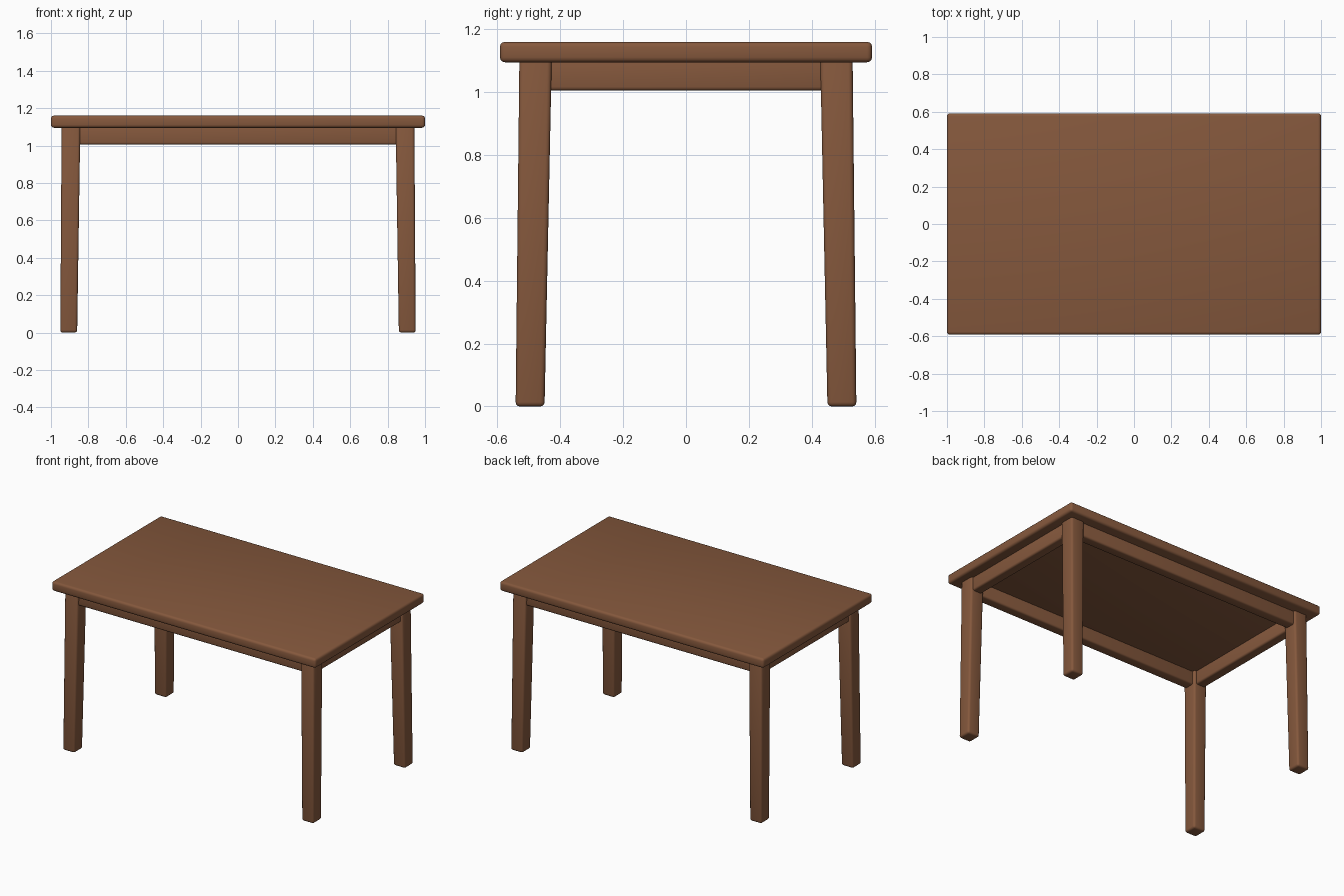
import bpy
import bmesh
import math

default = bpy.data.objects.get("Cube")
if default:
    bpy.data.objects.remove(default, do_unlink=True)

wood = bpy.data.materials.new("brown_wood")
wood.use_nodes = True
colour = (0.235, 0.098, 0.046, 1)
wood.diffuse_color = colour
bsdf = wood.node_tree.nodes["Principled BSDF"]
bsdf.inputs["Base Color"].default_value = colour
bsdf.inputs["Roughness"].default_value = 0.7


def beam(name, low, high, bevel):
    """Rounded block; low and high are (x0, x1, y0, y1, z) of its bottom and top."""
    bm = bmesh.new()
    bmesh.ops.create_cube(bm, size=1)
    for v in bm.verts:
        x0, x1, y0, y1, z = high if v.co.z > 0 else low
        v.co = (x1 if v.co.x > 0 else x0, y1 if v.co.y > 0 else y0, z)
    bmesh.ops.bevel(bm, geom=bm.edges[:], offset=bevel, segments=3,
                    profile=0.5, affect='EDGES')
    mesh = bpy.data.meshes.new(name)
    bm.to_mesh(mesh)
    bm.free()
    mesh.materials.append(wood)
    obj = bpy.data.objects.new(name, mesh)
    bpy.context.collection.objects.link(obj)
    bpy.ops.object.select_all(action='DESELECT')
    obj.select_set(True)
    bpy.context.view_layer.objects.active = obj
    bpy.ops.object.shade_smooth_by_angle(angle=math.radians(40))
    return obj


def span(a, b, sign):
    return tuple(sorted((a * sign, b * sign)))


# Table top
beam("table_top", (-1, 1, -0.592, 0.592, 1.095), (-1, 1, -0.592, 0.592, 1.16), 0.016)

# Four legs, slightly splayed and narrower at the foot
for sx, side in ((1, "left"), (-1, "right")):
    for sy, end in ((-1, "front"), (1, "back")):
        foot = span(0.86, 0.95, sx) + span(0.45, 0.542, sy) + (0,)
        head = span(0.843, 0.943, sx) + span(0.427, 0.53, sy) + (1.11,)
        beam(f"{end}_{side}_leg", foot, head, 0.014)

# Aprons joining the legs under the top
for sy, end in ((-1, "front"), (1, "back")):
    box = (-0.88, 0.88) + span(0.447, 0.517, sy)
    beam(f"{end}_apron", box + (1.005,), box + (1.11,), 0.012)
for sx, side in ((1, "left"), (-1, "right")):
    box = span(0.86, 0.93, sx) + (-0.47, 0.47)
    beam(f"{side}_apron", box + (1.005,), box + (1.11,), 0.012)
